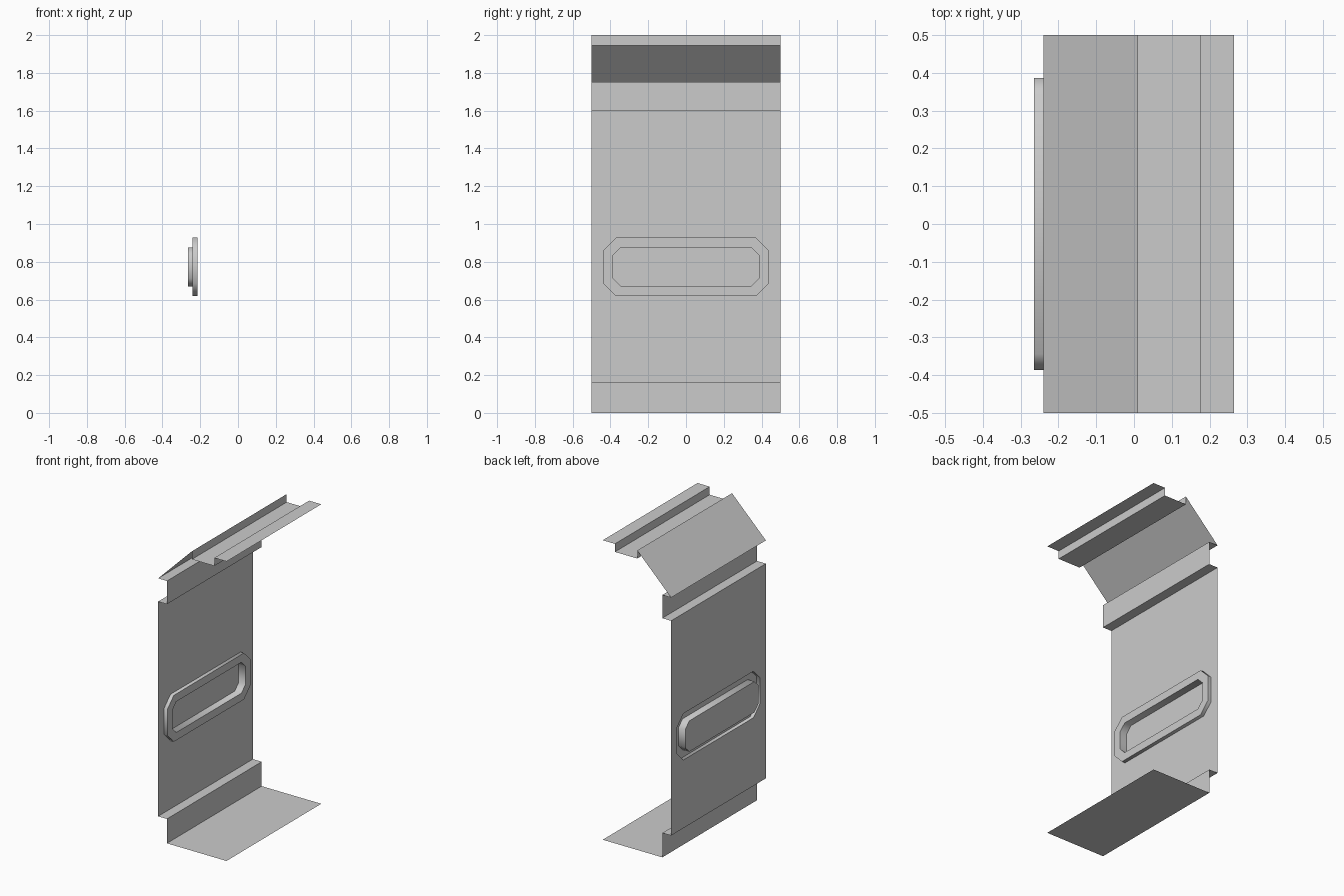
import bpy, bmesh, math

if "Cube" in bpy.data.objects:
    bpy.data.objects.remove(bpy.data.objects["Cube"])


def finish(bm, name):
    mesh = bpy.data.meshes.new(name)
    bm.to_mesh(mesh)
    bm.free()
    ob = bpy.data.objects.new(name, mesh)
    bpy.context.collection.objects.link(ob)
    return ob


def folded_sheet(name, profile):
    """Sweep an open (x, z) profile along the full y width."""
    bm = bmesh.new()
    rows = [[bm.verts.new((x, y, z)) for y in (-0.5, 0.5)] for x, z in profile]
    for (a, b), (c, d) in zip(rows, rows[1:]):
        bm.faces.new((a, c, d, b))
    return finish(bm, name)


def octagon(bm, x, half_y, z0, z1, cut):
    """Chamfered rectangle; each consecutive pair of points is one corner."""
    pts = [(-half_y, z0 + cut), (-half_y + cut, z0), (half_y - cut, z0), (half_y, z0 + cut),
           (half_y, z1 - cut), (half_y - cut, z1), (-half_y + cut, z1), (-half_y, z1 - cut)]
    return [bm.verts.new((x, y, z)) for y, z in pts]


def bridge(bm, a, b):
    for i in range(len(a)):
        j = (i + 1) % len(a)
        bm.faces.new((a[i], b[i], b[j], a[j]))


WALL, INSET, END = -0.24, -0.175, 0.265
LOW, HIGH = 0.163, 1.597
OUTER = (0.438, 0.618, 0.928, 0.068)
INNER = (0.386, 0.67, 0.876, 0.042)

# Floor, recessed skirting and lower ledge
folded_sheet("floor_and_skirting", [(END, 0), (INSET, 0), (INSET, LOW), (WALL, LOW)])

# Upper ledge, recess, sloped cornice and stepped ceiling
folded_sheet("cornice_and_ceiling", [
    (WALL, HIGH), (INSET, HIGH), (INSET, 1.752), (WALL, 1.752), (0.01, 2.0),
    (0.01, 1.946), (0.175, 1.946), (0.175, 2.0), (END, 2.0)])

# Wall with octagonal opening
bm = bmesh.new()
hole = octagon(bm, WALL, *OUTER)
corners = [bm.verts.new((WALL, y, z))
           for y, z in ((-0.5, LOW), (0.5, LOW), (0.5, HIGH), (-0.5, HIGH))]
for i, c in enumerate(corners):
    a, b = hole[2 * i], hole[2 * i + 1]
    bm.faces.new((c, b, a))
    bm.faces.new((c, corners[(i + 1) % 4], hole[(2 * i + 2) % 8], b))
bmesh.ops.recalc_face_normals(bm, faces=bm.faces)
if bm.faces[:][0].normal.x > 0:
    bmesh.ops.reverse_faces(bm, faces=bm.faces)
finish(bm, "wall")

# Raised octagonal frame with the pane sunk through it
bm = bmesh.new()
rings = [octagon(bm, WALL, *OUTER), octagon(bm, -0.215, *OUTER),
         octagon(bm, -0.215, *INNER), octagon(bm, -0.265, *INNER)]
for a, b in zip(rings, rings[1:]):
    bridge(bm, a, b)
pane = bm.faces.new(rings[-1])
bmesh.ops.recalc_face_normals(bm, faces=bm.faces)
pane.normal_update()
if pane.normal.x > 0:
    bmesh.ops.reverse_faces(bm, faces=bm.faces)
frame = finish(bm, "window_frame")
bpy.context.view_layer.objects.active = frame
frame.select_set(True)
bpy.ops.object.shade_smooth_by_angle(angle=math.radians(50))
